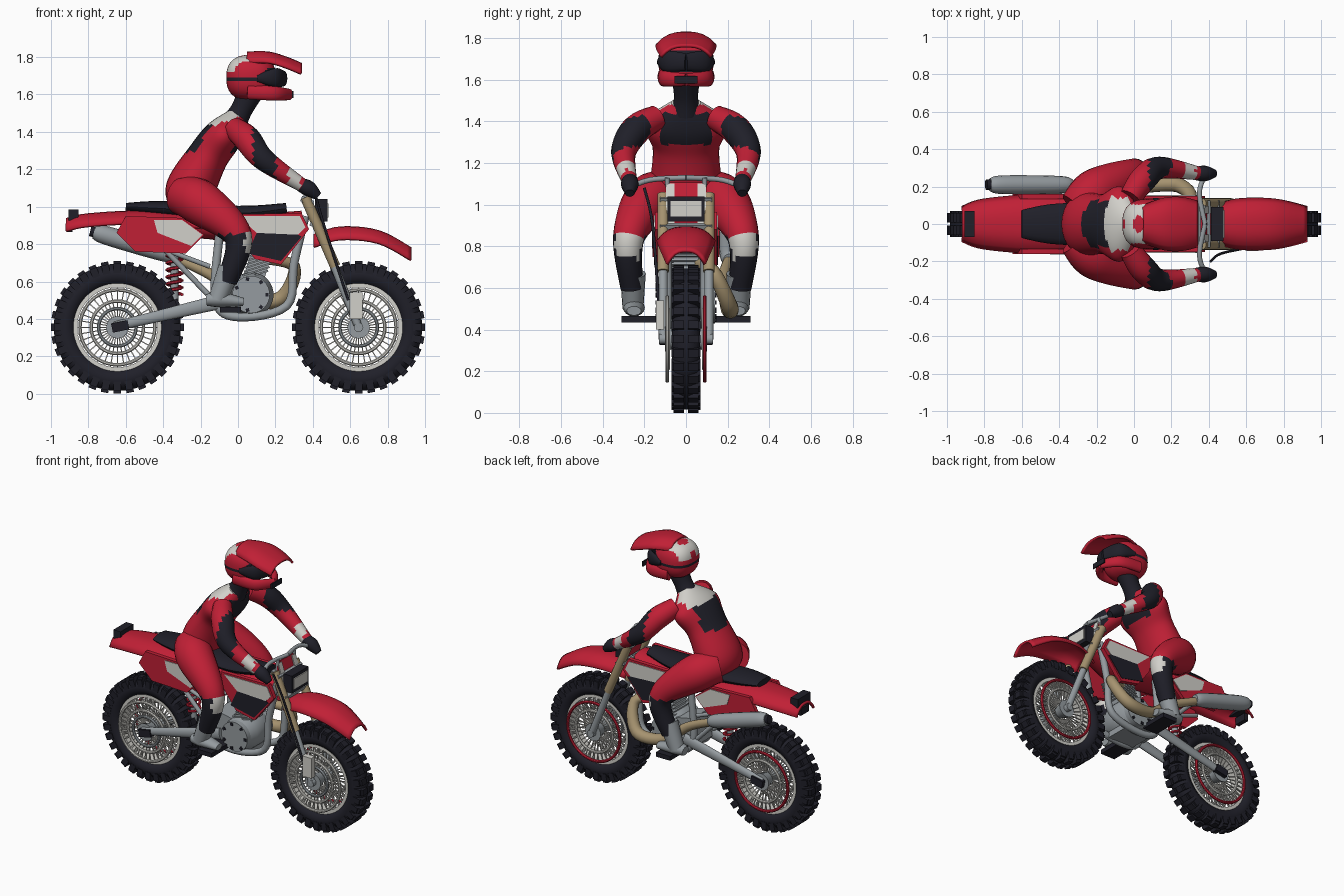
import bpy, bmesh, math
from mathutils import Vector, Matrix

if "Cube" in bpy.data.objects:
    bpy.data.objects.remove(bpy.data.objects["Cube"])


def make_colour(name, *rgb):
    material = bpy.data.materials.new(name)
    material.use_nodes = True
    material.diffuse_color = (*rgb, 1)
    material.node_tree.nodes["Principled BSDF"].inputs["Base Color"].default_value = (*rgb, 1)
    return material


RED = make_colour("red", .53, .014, .036)
BLACK = make_colour("black", .014, .014, .022)
GREY = make_colour("grey", .3, .33, .35)
WHITE = make_colour("white", .64, .63, .59)
GOLD = make_colour("gold", .38, .29, .16)


def add_object(name, bm, colour, mirror=False, thickness=0):
    """Make an object; colour is a material, or a rule giving one for each face centre."""
    bmesh.ops.recalc_face_normals(bm, faces=bm.faces)
    mesh = bpy.data.meshes.new(name)
    palette = [colour]
    if callable(colour):
        palette = [RED, BLACK, WHITE]
        for face in bm.faces:
            face.material_index = palette.index(colour(face.calc_center_median()))
    for material in palette:
        mesh.materials.append(material)
    bm.to_mesh(mesh)
    bm.free()
    thing = bpy.data.objects.new(name, mesh)
    bpy.context.collection.objects.link(thing)
    bpy.ops.object.select_all(action='DESELECT')
    thing.select_set(True)
    bpy.context.view_layer.objects.active = thing
    bpy.ops.object.shade_smooth_by_angle(angle=math.radians(40))
    if thickness:
        thing.modifiers.new("Thickness", 'SOLIDIFY').thickness = -thickness
    if mirror:
        thing.modifiers.new("Mirror", 'MIRROR').use_axis = (False, True, False)


def spline(points, steps):
    """Smooth curve through rows of numbers."""
    padded = [points[0], *points, points[-1]]
    curve = []
    for before, start, end, after in zip(padded, padded[1:], padded[2:], padded[3:]):
        for i in range(steps):
            t = i / steps
            curve.append([q + t / 2 * (r - p + t * (2*p - 5*q + 4*r - s + t * (3*(q - r) + s - p)))
                          for p, q, r, s in zip(before, start, end, after)])
    return curve + [points[-1]]


def turns(count, phase=0):
    return [math.tau * (i + phase) / count for i in range(count)]


def spread(value, path):
    return value if isinstance(value, list) else [value] * len(path)


def skin(bm, rings):
    for near, far in zip(rings, rings[1:]):
        for j in range(len(near)):
            bm.faces.new((near[j], near[j - 1], far[j - 1], far[j]))


def tube(name, colour, path, width, depth=None, y=0, mirror=False, axis=(0, 1, 0), sides=16, steps=6):
    """Loft ellipses along x, z points at one y, or along x, y, z points."""
    full = [p if len(p) == 3 else (p[0], y, p[1]) for p in path]
    rows = spline([(*p, w, d) for p, w, d in
                   zip(full, spread(width, path), spread(depth or width, path))], steps)
    centres = [Vector(row[:3]) for row in rows]
    bm = bmesh.new()
    rings = []
    for i, (*_, w, d) in enumerate(rows):
        along = centres[min(i + 1, len(rows) - 1)] - centres[max(i - 1, 0)]
        across = Vector(axis).cross(along).normalized()
        side = along.normalized().cross(across)
        rings.append([bm.verts.new(centres[i] + side * w * math.cos(a) + across * d * math.sin(a))
                      for a in turns(sides)])
    skin(bm, rings)
    bm.faces.new(rings[0])
    bm.faces.new(rings[-1])
    add_object(name, bm, colour, mirror)


def ring(name, colour, x, z, radius, height, width, y=0, sides=8):
    """Wheel-like ring about a sideways axle."""
    bm = bmesh.new()
    rings = []
    for a in turns(60):
        section = [(radius + height * math.cos(b), y + width * math.sin(b)) for b in turns(sides, .5)]
        rings.append([bm.verts.new((x + r * math.cos(a), side, z + r * math.sin(a))) for r, side in section])
    skin(bm, rings + rings[:1])
    add_object(name, bm, colour)


def boxes(name, colour, items, mirror=False):
    """Boxes given as centre, size and tilt."""
    bm = bmesh.new()
    for centre, size, *tilt in items:
        bmesh.ops.create_cube(bm, size=1, matrix=Matrix.Translation(centre)
                              @ Matrix.Rotation(sum(tilt), 4, 'Y') @ Matrix.Diagonal((*size, 1)))
    add_object(name, bm, colour, mirror)


def panel(name, colour, outline, y, depth):
    """Plate on both sides from an x, z outline."""
    bm = bmesh.new()
    face = bm.faces.new([bm.verts.new((x, y, z)) for x, z in outline])
    moved = bmesh.ops.extrude_face_region(bm, geom=[face])["geom"]
    bmesh.ops.translate(bm, verts=[v for v in moved if isinstance(v, bmesh.types.BMVert)], vec=(0, -depth, 0))
    add_object(name, bm, colour, mirror=True)


def shell(name, colour, path, widths, drop):
    """Arched sheet along x, z points."""
    bm = bmesh.new()
    strips = [[bm.verts.new((x, w * t / 5, z - drop * abs(t / 5) ** 3)) for t in range(-5, 6)]
              for x, z, w in spline([(*p, w) for p, w in zip(path, widths)], 5)]
    for near, far in zip(strips, strips[1:]):
        for j in range(10):
            bm.faces.new((near[j], near[j + 1], far[j + 1], far[j]))
    add_object(name, bm, colour, thickness=.015)


# Wheels: tyre, tread, rim, rings, spokes and hub
AXLE = .355


def wheel(place, x):
    def around(angle, radius, y):
        return x + radius * math.cos(angle), y, AXLE + radius * math.sin(angle)

    ring(place + "_tyre", BLACK, x, AXLE, .28, .062, .07, sides=12)
    ring(place + "_rim", WHITE, x, AXLE, .225, .015, .07, sides=4)
    for label, colour, radius, y in (("disc", WHITE, .2, -.09), ("far_disc", RED, .2, .09),
                                     ("inner_ring", WHITE, .14, -.085), ("far_inner_ring", WHITE, .14, .085),
                                     ("hub_ring", GREY, .1, -.085)):
        ring(f"{place}_{label}", colour, x, AXLE, radius, .01, .01, y)
    tube(place + "_hub", GREY, [(x, -.1, AXLE), (x, 0, AXLE), (x, .1, AXLE)], [.06, .035, .06], axis=(0, 0, 1))
    tread, spokes = [], []
    for side in (1, -1):
        for a in turns(32):
            tread.append((around(a, .337, .034 * side), (.036, .05, .04), -a))
            tread.append((around(a, .315, .06 * side), (.05, .02, .04), -a))
        for a in turns(36):
            spokes.append((around(a, .14, .045 * side), (.17, .006, .006), -a))
            spokes.append((around(a, .17, .085 * side), (.07, .006, .006), -a))
    boxes(place + "_tread", BLACK, tread)
    boxes(place + "_spokes", WHITE, spokes)


wheel("rear_wheel", -.645)
wheel("front_wheel", .645)

# Forks, guards, handlebar and headlight
tube("fork_upper", GOLD, [(.36, 1.05), (.52, .68)], .028, y=.11, mirror=True)
tube("fork_lower", GREY, [(.5, .72), (.645, AXLE)], .022, y=.11, mirror=True)
tube("front_axle", GREY, [(.645, -.13, AXLE), (.645, .13, AXLE)], .025, axis=(0, 0, 1))
boxes("fork_guard", WHITE, [((.63, -.125, .47), (.07, .04, .14))])
boxes("fork_clamps", GREY, [((x, 0, z), (.07, .25, .03), .4) for x, z in ((.37, 1.03), (.42, .9))])
tube("handlebar", GREY, [(.38, 0, 1.13), (.35, .17, 1.12), (.39, .28, 1.08)], .013, mirror=True, axis=(0, 0, 1))
tube("bar_mount", GREY, [(.36, 1.03), (.37, 1.13)], .012, y=.09, mirror=True)
boxes("number_plate", RED, [((.395, 0, 1), (.012, .2, .22), -.3)])
boxes("number_plate_stripe", WHITE, [((.402, .075, 1), (.012, .04, .21), -.3)], mirror=True)
boxes("headlight", BLACK, [((.445, 0, .98), (.065, .18, .12))])
boxes("headlight_lens", WHITE, [((.48, 0, .98), (.008, .15, .075))])
tube("brake_cable", BLACK, [(.41, -.2, 1.08), (.46, -.16, .9), (.59, -.13, .5)], .007)

# Mudguards, seat and bodywork
shell("front_mudguard", RED, [(.41, .84), (.55, .88), (.75, .86), (.92, .77)], [.08, .125, .125, .085], .06)
shell("rear_mudguard", RED, [(-.915, .925), (-.8, .95), (-.5, .965), (-.2, .94)], [.085, .125, .15, .13], .06)
boxes("tail_light", BLACK, [((-.88, 0, .955), (.055, .14, .06)), ((-.9, 0, .89), (.03, .09, .05))])
tube("seat", BLACK, [(-.6, 1), (-.4, .99), (0, .965), (.26, .99)], [.075, .11, .11, .06], [.02, .04, .04, .03])
tube("fuel_tank", RED, [(-.45, .88), (-.2, .88), (.1, .88), (.35, .93)], [.11, .1, .14, .09], [.06, .05, .08, .05])
panel("tail_panel", RED, [(-.65, .86), (-.6, .95), (-.3, .94), (-.18, .85), (-.28, .75), (-.55, .76)], .16, .025)
panel("tail_panel_patch", WHITE, [(-.45, .93), (-.3, .93), (-.19, .85), (-.25, .79), (-.43, .86)], .164, .008)
panel("shroud", RED, [(-.03, .96), (.34, .965), (.38, .88), (.23, .69), (.09, .72), (0, .84)], .15, .03)
panel("shroud_white_patch", WHITE, [(0, .95), (.33, .95), (.36, .89), (.32, .85), (.1, .86)], .154, .008)
panel("shroud_black_patch", BLACK, [(.1, .86), (.32, .85), (.34, .84), (.23, .71), (.05, .75)], .154, .008)

# Frame, swingarm and shock
tube("down_tube", GREY, [(.36, .95), (.3, .7), (.26, .47), (0, .41), (-.12, .5), (-.1, .85)], .023, y=.09, mirror=True)
tube("swingarm", GREY, [(-.66, .36), (-.06, .5)], .02, [.025, .04], y=.1, mirror=True)
boxes("axle_block", BLACK, [((-.63, .11, .36), (.09, .035, .05), -.2)], mirror=True)
tube("subframe_strut", GREY, [(-.4, .78), (-.15, .52)], .015, y=.09, mirror=True)
tube("subframe_rail", GREY, [(-.6, .85), (-.15, .68)], .013, y=.09, mirror=True)
tube("shock_spring", RED, [(-.34 + .04 * math.cos(a), .04 * math.sin(a), .53 + .006 * a)
                           for a in (i * math.pi / 6 for i in range(72))], .009, axis=(0, 0, 1), sides=6, steps=1)
tube("shock_body", GREY, [(-.34, .48), (-.34, .82)], .022)

# Engine with bolted cover, finned barrel and pegs
ring("engine_case", GREY, .07, .53, .06, .065, .15)
tube("engine_cover", GREY, [(.07, -.14, .53), (.07, .14, .53)], .1, axis=(0, 0, 1), sides=32)
boxes("gearbox", GREY, [((-.03, 0, .54), (.2, .18, .18), .2), ((.05, 0, .42), (.2, .16, .04))])
boxes("cover_bolts", BLACK, [((.07 + .085 * math.cos(a), .141, .53 + .085 * math.sin(a)), (.018, .012, .018), a)
                             for a in turns(7)], mirror=True)
boxes("cylinder_fins", GREY, [((.09 + .007 * i, 0, .635 + .02 * i), (.15, .17, .009), -.3) for i in range(7)])
boxes("cylinder_barrel", GREY, [((.11, 0, .7), (.11, .12, .17), .3)])
boxes("foot_pegs", BLACK, [((-.04, .21, .45), (.11, .2, .03))], mirror=True)

# Exhaust
tube("exhaust_pipe", GOLD, [(.13, .05, .72), (.3, .13, .68), (.23, .21, .51), (.03, .2, .51), (-.15, .18, .64),
                            (-.38, .21, .745)], [.025, .033, .04, .036, .03, .025])
tube("silencer", GREY, [(-.33, .735), (-.4, .755), (-.7, .845), (-.77, .865)], [.03, .047, .05, .035], y=.21)
tube("silencer_tip", BLACK, [(-.76, .862), (-.79, .87)], .028, y=.21)


# Rider torso, arms and legs
def torso_colour(c):
    if abs(c.y) < .125 and 1.29 < c.z < 1.44:
        return BLACK
    behind = c.x < c.z - 1.48
    return WHITE if behind and c.z > 1.43 and abs(c.y) < .14 else RED


def arm_colour(c):
    if .27 < c.x < .33:
        return WHITE
    return BLACK if .08 < c.x < .2 and (c.y > .31 or c.z > 1.28) else RED


def leg_colour(c):
    if c.x > .035 and .74 < c.z < .86:
        return WHITE
    return BLACK if c.z < .85 else RED


tube("torso", torso_colour, [(-.26, .98), (-.26, 1.08), (-.16, 1.27), (-.07, 1.39), (0, 1.49)],
     [.13, .17, .16, .2, .07], [.07, .13, .11, .1, .05], sides=28, steps=9)
tube("neck", BLACK, [(-.02, 1.45), (.02, 1.52), (.07, 1.62)], [.07, .058, .07])
tube("arm", arm_colour, [(-.02, .14, 1.42), (.05, .24, 1.36), (.14, .3, 1.25), (.35, .27, 1.11)],
     [.06, .072, .06, .036], mirror=True, steps=10)
tube("glove", BLACK, [(.33, 1.12), (.38, 1.095), (.43, 1.055)], [.036, .042, .022], y=.27, mirror=True)
tube("leg", leg_colour, [(-.31, .08, 1.06), (-.2, .18, 1.02), (0, .275, .84), (-.06, .26, .6)],
     [.1, .12, .076, .055], mirror=True, sides=20, steps=10)
tube("boot_shaft", GREY, [(-.045, .67), (-.11, .5)], [.062, .05], y=.255, mirror=True)
tube("boot_foot", GREY, [(-.17, .5), (-.1, .505), (.03, .49)], [.035, .052, .035], [.03, .042, .022], y=.25, mirror=True)


# Helmet with visor peak, goggles and chin guard
def helmet_colour(c):
    if abs(c.z - 1.685) < .012 or (c.x > .15 and 1.635 < c.z < 1.745):
        return BLACK
    stripe = .02 + .025 * math.sin(c.x * 60)
    return WHITE if c.z > 1.72 and c.x < .07 and stripe < abs(c.y) < .105 else RED


helmet = bmesh.new()
bmesh.ops.create_uvsphere(helmet, u_segments=48, v_segments=36, radius=1)
for vert in helmet.verts:
    squared = [math.copysign(abs(q) ** .8, q) for q in vert.co]
    vert.co = Vector((.07, 0, 1.69)) + Vector(squared) * Vector((.14, .135, .122)).length / math.sqrt(3)
    vert.co.z = 1.69 + squared[2] * .122
add_object("helmet", helmet, helmet_colour)
tube("chin_guard", RED, [(.05, .115, 1.615), (.2, .1, 1.605), (.275, 0, 1.6)], [.04, .038, .03], .022,
     mirror=True, axis=(0, 0, 1))
boxes("chin_vent", BLACK, [((.294, 0, 1.6), (.008, .11, .035))])
tube("goggles", BLACK, [(.1, .12, 1.685), (.2, .1, 1.69), (.245, 0, 1.685)], [.02, .05, .042], .02,
     mirror=True, axis=(0, 0, 1))
shell("visor_peak", RED, [(.05, 1.815), (.16, 1.815), (.25, 1.79), (.335, 1.755)], [.09, .13, .135, .115], .05)
